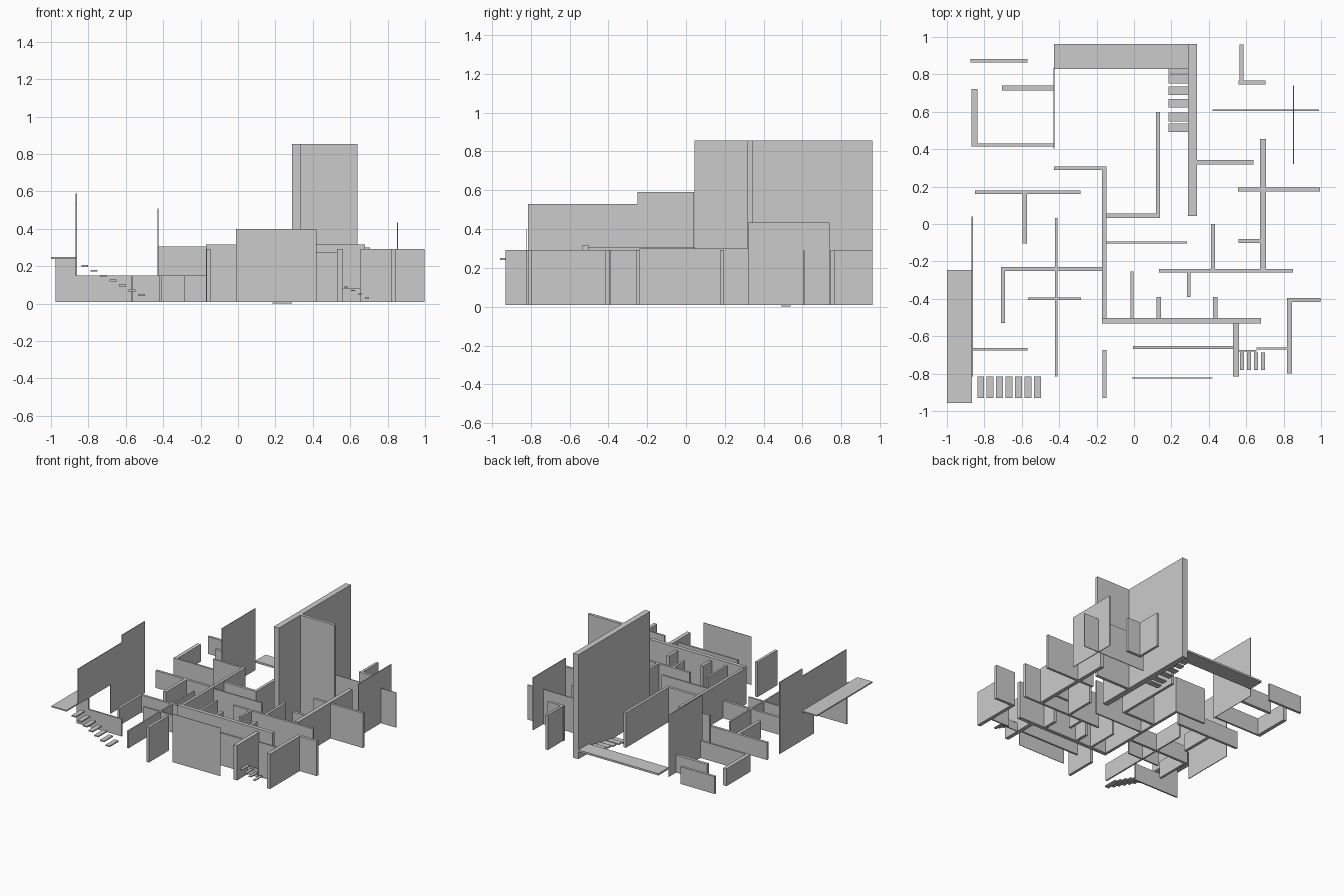
import bpy, bmesh

if "Cube" in bpy.data.objects:
    bpy.data.objects.remove(bpy.data.objects["Cube"])

BASE = 0.01  # walls start just above the lowest step


def boxes(name, rects):
    """One object made of boxes (x0, x1, y0, y1, z0, z1)."""
    bm = bmesh.new()
    for x0, x1, y0, y1, z0, z1 in rects:
        cube = bmesh.ops.create_cube(bm, size=1)["verts"]
        for v in cube:
            v.co.x = x1 if v.co.x > 0 else x0
            v.co.y = y1 if v.co.y > 0 else y0
            v.co.z = z1 if v.co.z > 0 else z0
    me = bpy.data.meshes.new(name)
    bm.to_mesh(me)
    bm.free()
    ob = bpy.data.objects.new(name, me)
    bpy.context.collection.objects.link(ob)
    return ob


def wall(name, x0, x1, y0, y1, top, base=BASE):
    return boxes(name, [(x0, x1, y0, y1, base, top)])


def profile_wall(name, pts, axis, start, thick):
    """Stepped upright wall: outline in (along, z), extruded along x or y."""
    bm = bmesh.new()
    place = (lambda a, z: (start, a, z)) if axis == "x" else (lambda a, z: (a, start, z))
    f = bm.faces.new([bm.verts.new(place(a, z)) for a, z in pts])
    ext = bmesh.ops.extrude_face_region(bm, geom=[f])["geom"]
    move = (thick, 0, 0) if axis == "x" else (0, thick, 0)
    bmesh.ops.translate(bm, vec=move, verts=[g for g in ext if isinstance(g, bmesh.types.BMVert)])
    bmesh.ops.recalc_face_normals(bm, faces=bm.faces)
    me = bpy.data.meshes.new(name)
    bm.to_mesh(me)
    bm.free()
    bpy.context.collection.objects.link(bpy.data.objects.new(name, me))


# low walls of the left wing
LOW = 0.15
wall("low_wall_back", -0.875, -0.57, 0.863, 0.883, LOW)
wall("low_wall_back_inner", -0.705, -0.427, 0.715, 0.74, LOW)
wall("low_wall_left", -0.868, -0.838, 0.415, 0.722, LOW)
wall("low_wall_left_cross", -0.838, -0.427, 0.415, 0.43, LOW)
wall("low_wall_middle", -0.85, -0.285, 0.16, 0.18, LOW)
wall("low_wall_middle_stub", -0.597, -0.572, -0.105, 0.16, LOW)
wall("low_wall_cross", -0.71, -0.168, -0.25, -0.23, LOW)
wall("low_wall_cross_leg", -0.71, -0.69, -0.53, -0.25, LOW)
wall("low_wall_long", -0.422, -0.41, -0.815, 0.033, LOW)
wall("low_wall_short", -0.567, -0.283, -0.405, -0.393, LOW)

# stepped walls around the left terrace
profile_wall("terrace_front_wall", [(-0.975, 0.01), (-0.57, 0.01), (-0.57, 0.15), (-0.865, 0.15),
                                    (-0.865, 0.24), (-0.975, 0.24)], "y", -0.675, 0.012)
profile_wall("terrace_tall_wall", [(-0.4, 0.01), (0.04, 0.01), (0.04, 0.59), (-0.25, 0.59),
                                   (-0.25, 0.53), (-0.815, 0.53), (-0.815, 0.25), (-0.4, 0.25)],
             "x", -0.868, 0.006)

# tall core and thin back screen
wall("tower_wall", 0.29, 0.337, 0.043, 0.962, 0.855)
wall("tower_cross_wall", 0.337, 0.64, 0.318, 0.342, 0.855)
wall("back_screen", -0.43, -0.426, 0.405, 0.835, 0.51)

# central rooms
wall("hall_wall", -0.17, -0.147, -0.505, 0.307, 0.305)
wall("hall_back_wall", -0.427, -0.17, 0.29, 0.307, 0.305)
wall("main_front_wall", -0.17, 0.68, -0.533, -0.502, 0.317)
FULL = 0.292
wall("room_wall", -0.147, 0.14, 0.033, 0.055, FULL)
wall("room_side_wall", 0.118, 0.14, 0.055, 0.6, FULL)
wall("partition_back", -0.147, 0.283, -0.105, -0.093, FULL)
wall("partition_long", 0.135, 0.85, -0.258, -0.24, FULL)
wall("partition_stub_left", -0.02, -0.003, -0.502, -0.253, FULL)
for i, x in enumerate((0.132, 0.435)):
    wall(f"partition_stub_{i}", x - 0.012, x + 0.012, -0.502, -0.39, FULL)
wall("partition_stub_inner", 0.283, 0.302, -0.39, -0.258, FULL)
wall("partition_right", 0.412, 0.432, -0.24, 0.0, FULL)

# right wing
wall("right_wall", 0.674, 0.705, -0.24, 0.455, 0.3)
wall("right_cross_wall", 0.555, 0.995, 0.175, 0.195, FULL)
wall("right_stub", 0.56, 0.705, -0.102, -0.08, FULL)
wall("right_thin_wall", 0.42, 0.99, 0.605, 0.611, FULL)
wall("right_screen", 0.85, 0.856, 0.32, 0.74, 0.435)
wall("right_back_wall", 0.565, 0.585, 0.768, 0.96, FULL)
wall("right_back_wall_foot", 0.56, 0.702, 0.745, 0.768, FULL)

# front porch walls
wall("front_screen", -0.01, 0.42, -0.825, -0.821, 0.4)
wall("front_left_stub", -0.168, -0.146, -0.93, -0.675, FULL)
wall("front_wall", -0.005, 0.53, -0.668, -0.652, 0.273)
wall("porch_left_wall", 0.53, 0.562, -0.815, -0.533, FULL)
wall("porch_back_wall", 0.655, 0.817, -0.672, -0.66, FULL)
wall("porch_sill", 0.562, 0.655, -0.682, -0.674, 0.08)
wall("porch_right_wall", 0.817, 0.845, -0.798, -0.395, FULL)
wall("porch_right_cross", 0.817, 0.997, -0.418, -0.395, FULL)

# raised floor slabs
wall("terrace_slab", -1.0, -0.865, -0.958, -0.245, 0.25, 0.24)
wall("back_slab", -0.427, 0.29, 0.83, 0.962, 0.085, 0.07)

# floating stair treads
boxes("terrace_steps", [(-0.838 + 0.0505 * i, -0.801 + 0.0505 * i, -0.93, -0.815,
                         0.197 - 0.0262 * i, 0.207 - 0.0262 * i) for i in range(7)])
boxes("porch_steps", [(0.566 + 0.0378 * i, 0.588 + 0.0378 * i, -0.78, -0.688,
                       0.086 - 0.019 * i, 0.092 - 0.019 * i) for i in range(4)])
boxes("back_steps", [(0.185, 0.29, y - 0.023, y + 0.023, 0.012 * i, 0.012 * i + 0.01)
                     for i, y in enumerate((0.515, 0.572, 0.645, 0.713, 0.775, 0.828))])
